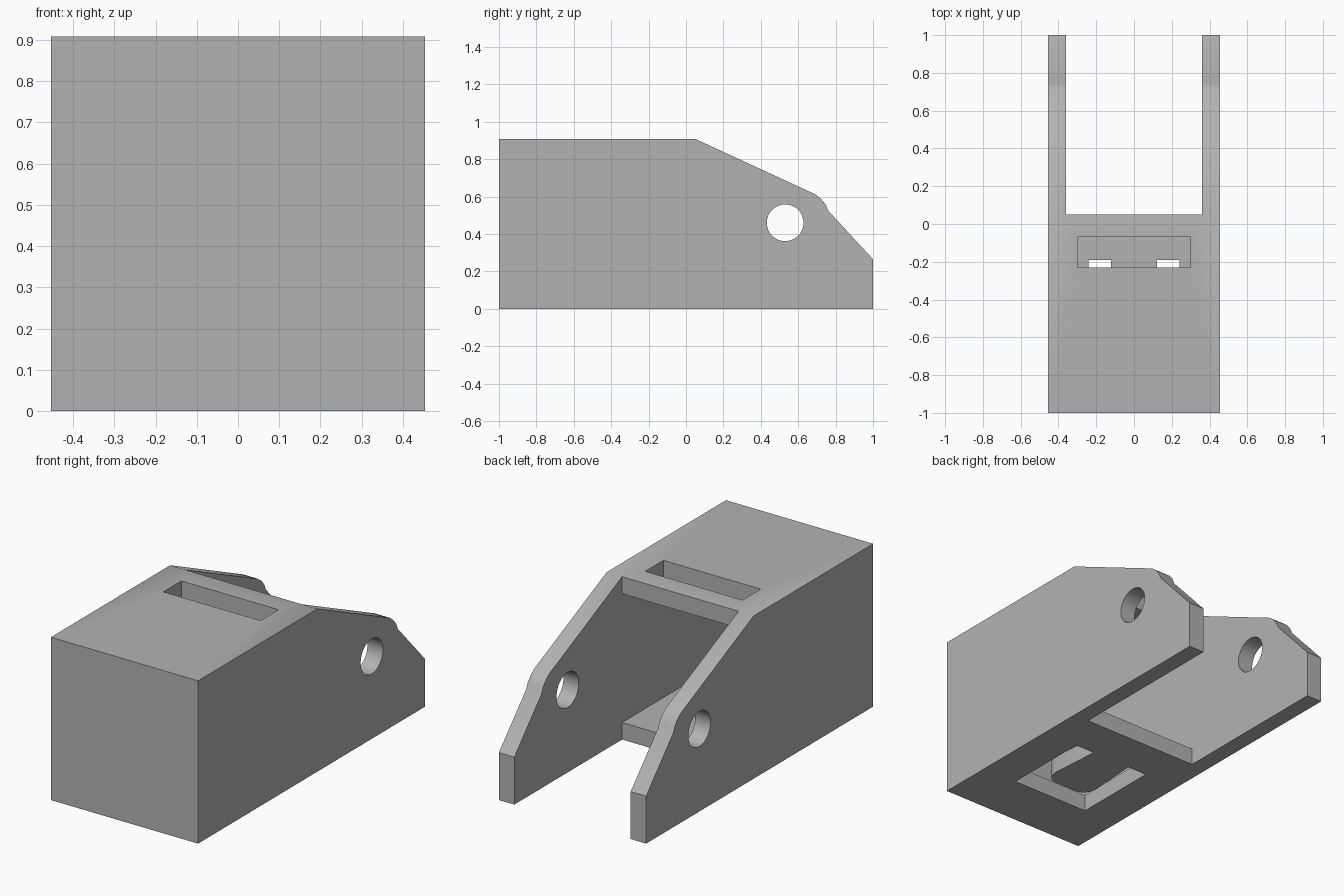
import bpy
import bmesh
import math
from mathutils import Vector

if "Cube" in bpy.data.objects:
    bpy.data.objects.remove(bpy.data.objects["Cube"], do_unlink=True)

HALF_W, HEIGHT, WALL = 0.454, 0.908, 0.095
INNER = HALF_W - WALL
BACK = 0.05                      # rear edge of the roof and floor

grey = bpy.data.materials.new("plain_grey")
grey.use_nodes = True
grey.diffuse_color = (0.45, 0.45, 0.45, 1)
grey.node_tree.nodes["Principled BSDF"].inputs["Base Color"].default_value = grey.diffuse_color


def prism(name, points, direction):
    """Closed outline pushed along a direction."""
    bm = bmesh.new()
    face = bm.faces.new([bm.verts.new(p) for p in points])
    moved = bmesh.ops.extrude_face_region(bm, geom=[face])["geom"]
    bmesh.ops.translate(bm, vec=Vector(direction),
                        verts=[v for v in moved if isinstance(v, bmesh.types.BMVert)])
    bmesh.ops.recalc_face_normals(bm, faces=bm.faces)
    mesh = bpy.data.meshes.new(name)
    bm.to_mesh(mesh)
    bm.free()
    mesh.materials.append(grey)
    obj = bpy.data.objects.new(name, mesh)
    bpy.context.collection.objects.link(obj)
    return obj


def box(name, half_x, y0, y1, z0, z1):
    corners = [(-half_x, y0, z0), (half_x, y0, z0), (half_x, y1, z0), (-half_x, y1, z0)]
    return prism(name, corners, (0, 0, z1 - z0))


def cut(target, cutter):
    cutter.hide_render = True
    mod = target.modifiers.new(cutter.name, "BOOLEAN")
    mod.operation, mod.solver, mod.object = "DIFFERENCE", "EXACT", cutter
    bpy.context.view_layer.objects.active = target
    bpy.ops.object.modifier_apply(modifier=mod.name)
    bpy.data.objects.remove(cutter, do_unlink=True)


# Housing: side profile across the full width
profile = [(-1, 0), (1, 0), (1, 0.265), (0.76, 0.525), (0.745, 0.56),
           (0.72, 0.59), (0.69, 0.613), (BACK, HEIGHT), (-1, HEIGHT)]
housing = prism("housing", [(-HALF_W, y, z) for y, z in profile], (2 * HALF_W, 0, 0))

# Hollow inside and the open gap between the rear arms
cut(housing, box("rear_gap", INNER, BACK, 1.2, -0.2, 1.2))
cut(housing, box("cavity", INNER, WALL - 1, BACK + 0.1, WALL, HEIGHT - WALL))

# Slot in the roof
cut(housing, box("roof_slot", 0.3, -0.23, -0.07, 0.6, 1.1))

# Pin hole through both arms
ring = [(-0.7, 0.53 + 0.098 * math.cos(a), 0.46 + 0.098 * math.sin(a))
        for a in (math.tau * i / 48 for i in range(48))]
cut(housing, prism("pin_hole", ring, (1.4, 0, 0)))

# U-shaped opening in the floor that leaves a rounded tongue
tongue = [(0.12, -0.19), (0.14, -0.48), (0.13, -0.525), (0.11, -0.55), (0.08, -0.56)]
opening = [(0.24, -0.69), (0.24, -0.19)] + tongue
opening += [(-x, y) for x, y in reversed(opening)]
cut(housing, prism("floor_opening", [(x, y, -0.1) for x, y in opening], (0, 0, 0.25)))

# Soft shading over the shallow bends, sharp elsewhere
bpy.ops.object.select_all(action="DESELECT")
housing.select_set(True)
bpy.context.view_layer.objects.active = housing
bpy.ops.object.shade_smooth_by_angle(angle=math.radians(30))
